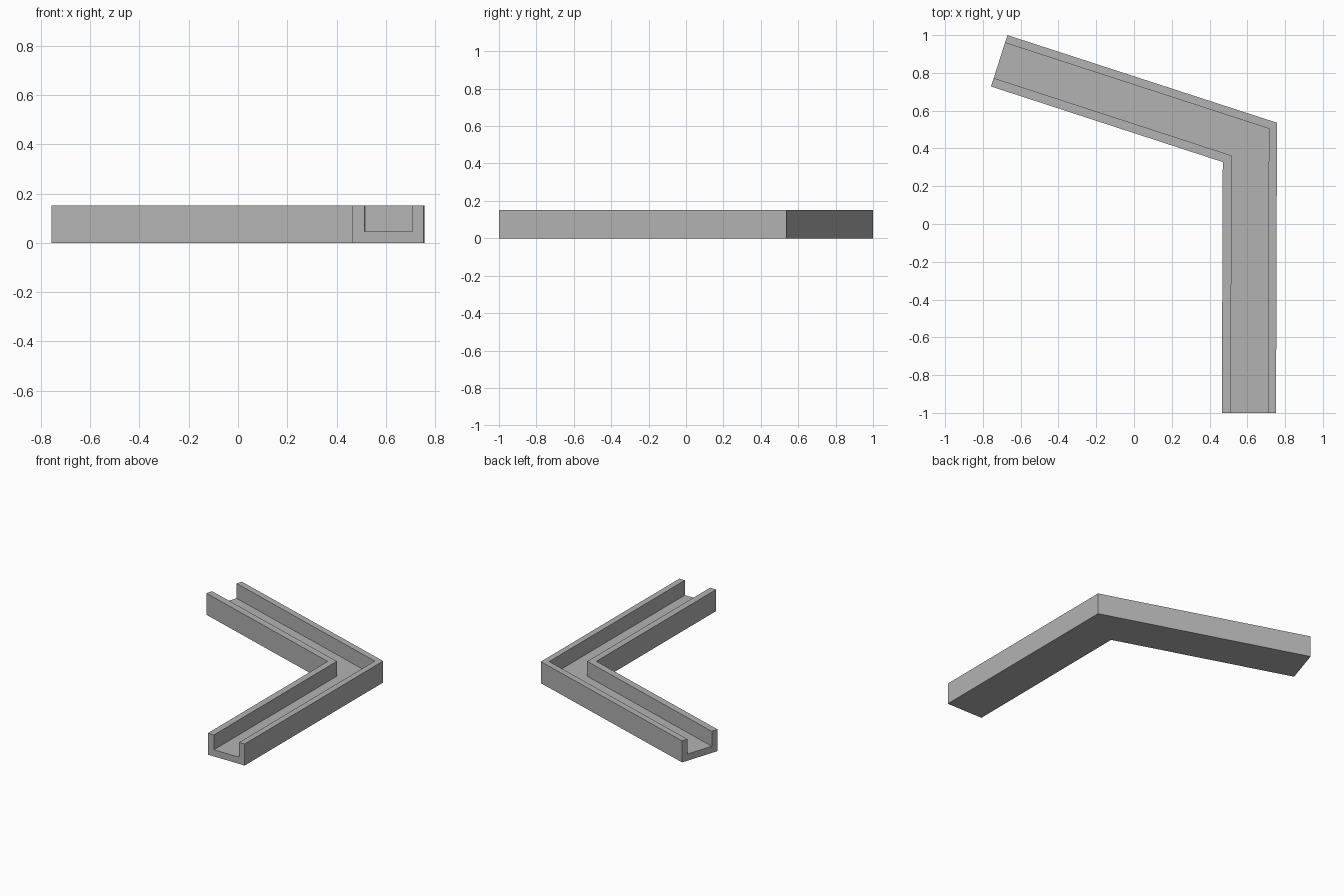
import bpy
import bmesh
from mathutils import Vector

cube = bpy.data.objects.get("Cube")
if cube:
    bpy.data.objects.remove(cube, do_unlink=True)

HEIGHT = 0.152
FLOOR = 0.047

# Outer and inner plan edge of the channel at each station: end, bend, end
stations = [
    (Vector((0.752, -1.0)), Vector((0.465, -1.0))),
    (Vector((0.757, 0.536)), Vector((0.47, 0.328))),
    (Vector((-0.67, 1.0)), Vector((-0.757, 0.728))),
]

# U-shaped section: (fraction across the width, height)
section = [(0, 0), (0, HEIGHT), (0.15, HEIGHT), (0.15, FLOOR),
           (0.835, FLOOR), (0.835, HEIGHT), (1, HEIGHT), (1, 0)]

grey = bpy.data.materials.new("plain_grey")
grey.use_nodes = True
colour = (0.45, 0.45, 0.45, 1)
grey.diffuse_color = colour
grey.node_tree.nodes["Principled BSDF"].inputs["Base Color"].default_value = colour

# Sweep the section along the bent path
bm = bmesh.new()
rings = []
for outer, inner in stations:
    ring = []
    for across, z in section:
        p = outer.lerp(inner, across)
        ring.append(bm.verts.new((p.x, p.y, z)))
    rings.append(ring)
count = len(section)
for a, b in zip(rings, rings[1:]):
    for i in range(count):
        j = (i + 1) % count
        bm.faces.new((a[i], a[j], b[j], b[i]))

# Close both ends: two walls and the floor between them
for ring in (rings[0], rings[-1]):
    bm.faces.new(ring)
bmesh.ops.recalc_face_normals(bm, faces=bm.faces)

mesh = bpy.data.meshes.new("bent_channel")
bm.to_mesh(mesh)
bm.free()
mesh.materials.append(grey)
channel = bpy.data.objects.new("bent_channel", mesh)
bpy.context.collection.objects.link(channel)
